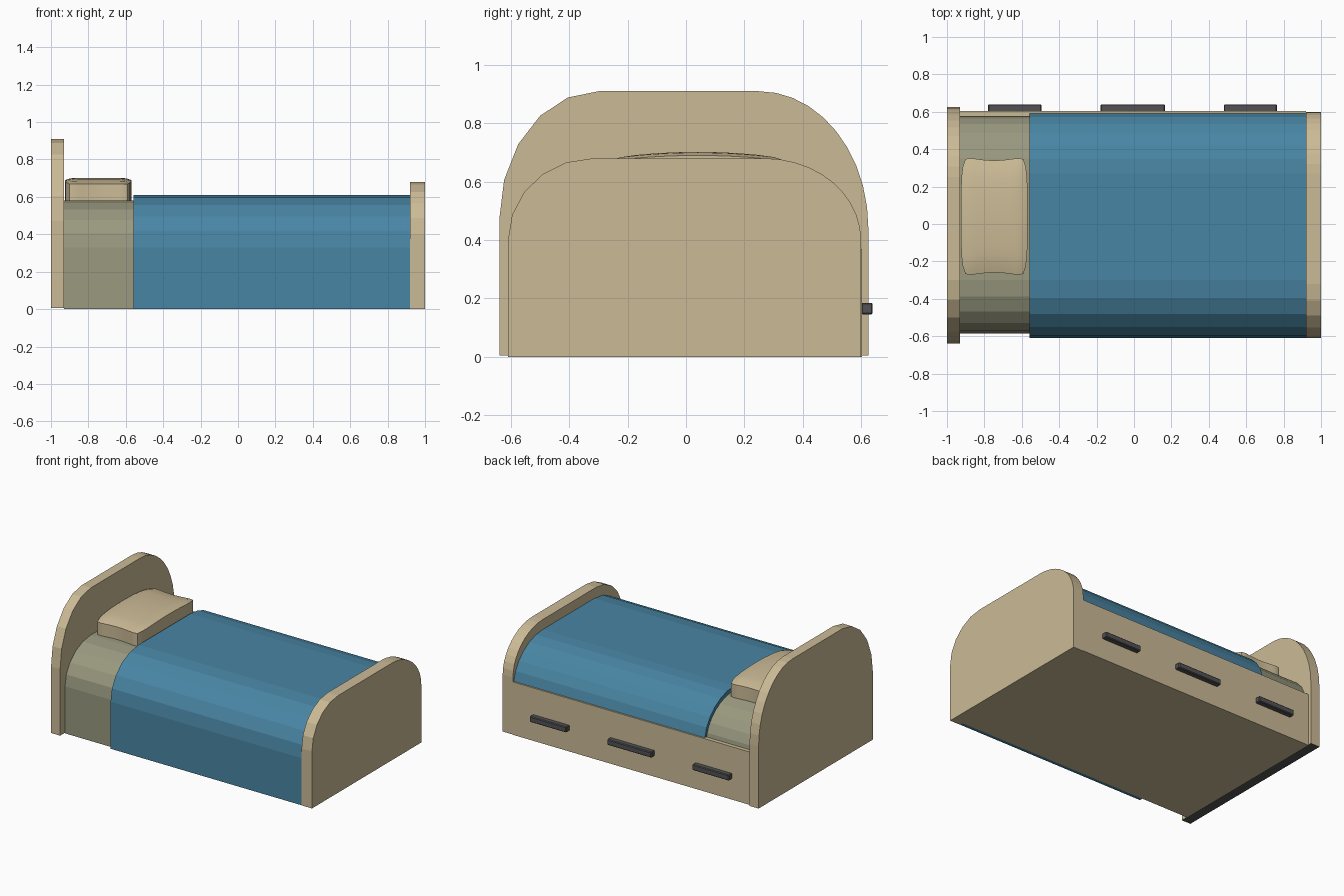
import bpy, bmesh, math

if "Cube" in bpy.data.objects:
    bpy.data.objects.remove(bpy.data.objects["Cube"])


def material(name, rgb):
    m = bpy.data.materials.new(name)
    m.diffuse_color = (*rgb, 1)
    m.use_nodes = True
    m.node_tree.nodes["Principled BSDF"].inputs["Base Color"].default_value = m.diffuse_color
    return m


TAN = material("tan wood", (0.60, 0.495, 0.305))
BLUE = material("blue cloth", (0.066, 0.235, 0.37))
SHEET = material("grey green sheet", (0.32, 0.32, 0.215))
DARK = material("dark grey", (0.085, 0.085, 0.09))


def finish(name, bm, mats):
    bmesh.ops.recalc_face_normals(bm, faces=bm.faces[:])
    me = bpy.data.meshes.new(name)
    bm.to_mesh(me)
    bm.free()
    for m in mats:
        me.materials.append(m)
    ob = bpy.data.objects.new(name, me)
    bpy.context.collection.objects.link(ob)
    return ob


def arch(left, right, z0, z_front, z_back, segs=(5, 10)):
    """Rounded arch in y-z. left/right = (centre y, centre z, radius y, radius z)."""
    pts = [(left[0] - left[2], z_front)]
    for i in range(segs[0] + 1):
        a = math.pi / 2 * i / segs[0]
        pts.append((left[0] - left[2] * math.cos(a), left[1] + left[3] * math.sin(a)))
    low = math.asin(max(0, (z_back - right[1]) / right[3]))
    for i in range(segs[1] + 1):
        a = math.pi / 2 + (low - math.pi / 2) * i / segs[1]
        pts.append((right[0] + right[2] * math.cos(a), right[1] + right[3] * math.sin(a)))
    if low == 0:
        pts.append((right[0] + right[2], z_back))
    return pts


def extrude(name, pts, x0, x1, mats, bottom_index=0):
    """Sweep a y-z outline along x; faces looking down may take another colour."""
    bm = bmesh.new()
    f = bm.faces.new([bm.verts.new((x0, y, z)) for y, z in pts])
    res = bmesh.ops.extrude_face_region(bm, geom=[f])
    vs = [v for v in res["geom"] if isinstance(v, bmesh.types.BMVert)]
    bmesh.ops.translate(bm, verts=vs, vec=(x1 - x0, 0, 0))
    bmesh.ops.recalc_face_normals(bm, faces=bm.faces[:])
    for face in bm.faces:
        if face.normal.z < -0.9 and face.calc_center_median().z < 0.02:
            face.material_index = bottom_index
    return finish(name, bm, mats)


def box(name, x, y, z, mat, bevel=0):
    bm = bmesh.new()
    bmesh.ops.create_cube(bm, size=1)
    for v in bm.verts:
        v.co = [(a + b) / 2 + c * (b - a) for (a, b), c in zip((x, y, z), v.co)]
    if bevel:
        bmesh.ops.bevel(bm, geom=bm.edges[:], offset=bevel, segments=1, affect='EDGES')
    return finish(name, bm, [mat])


# End boards
extrude("headboard", arch((-0.30, 0.47, 0.34, 0.44), (0.25, 0.44, 0.375, 0.47), 0, 0.005, 0.005),
        -1, -0.93, [TAN, DARK], 1)
extrude("footboard", arch((-0.32, 0.40, 0.29, 0.28), (0.27, 0.40, 0.33, 0.28), 0, 0, 0),
        0.92, 1, [TAN])

# Mattress, with a wooden underside
m_left, m_right = (-0.30, 0.33, 0.285, 0.25), (0.27, 0.33, 0.305, 0.25)
extrude("mattress", arch(m_left, m_right, 0, 0, 0, (5, 6)), -0.93, 0.92, [SHEET, TAN], 1)

# Blanket shell: to the floor at the front, to the drawer panel at the back
outer = arch((-0.30, 0.33, 0.31, 0.28), (0.27, 0.33, 0.325, 0.28), 0, 0.001, 0.37, (5, 6))
inner = arch(m_left, m_right, 0, 0.001, 0.37, (5, 6))
extrude("blanket", outer + inner[::-1], -0.56, 0.92, [BLUE])

# Drawer panel with three pulls
box("drawer_panel", (-0.93, 0.92), (0.575, 0.603), (0, 0.37), TAN)
for i, xr in enumerate(((-0.78, -0.495), (-0.18, 0.165), (0.48, 0.765))):
    box(f"drawer_pull_{i + 1}", xr, (0.600, 0.640), (0.145, 0.185), DARK, 0.005)


# Pillow: domed top, bowed long sides, pinched short ends
def pillow():
    bm = bmesh.new()
    n = 12
    cx, cy = -0.747, 0.04

    def point(u, v, z):
        # square grid pulled in at the corners
        c = 1 - 0.06 * (u * v) ** 6
        hx = 0.165 + 0.013 * (1 - v ** 4)
        hy = 0.300 + 0.026 * u * u
        return (cx + u * hx * c, cy + v * hy * c, z)

    grid = []
    for i in range(n + 1):
        u = 2 * i / n - 1
        row = []
        for j in range(n + 1):
            v = 2 * j / n - 1
            edge = max(abs(u), abs(v))
            z = 0.668 + 0.022 * (1 - v * v) + 0.012 * (1 - edge ** 8)
            row.append(bm.verts.new(point(u, v, z)))
        grid.append(row)
    for i in range(n):
        for j in range(n):
            bm.faces.new((grid[i][j], grid[i + 1][j], grid[i + 1][j + 1], grid[i][j + 1]))
    # walls down to the mattress
    rim = [e for e in bm.edges if e.is_boundary]
    res = bmesh.ops.extrude_edge_only(bm, edges=rim)
    for g in res["geom"]:
        if isinstance(g, bmesh.types.BMVert):
            g.co.z = 0.575
    bmesh.ops.holes_fill(bm, edges=[e for e in bm.edges if e.is_boundary], sides=0)
    return finish("pillow", bm, [TAN])


ob = pillow()
bpy.context.view_layer.objects.active = ob
ob.select_set(True)
bpy.ops.object.shade_smooth_by_angle(angle=math.radians(35))
